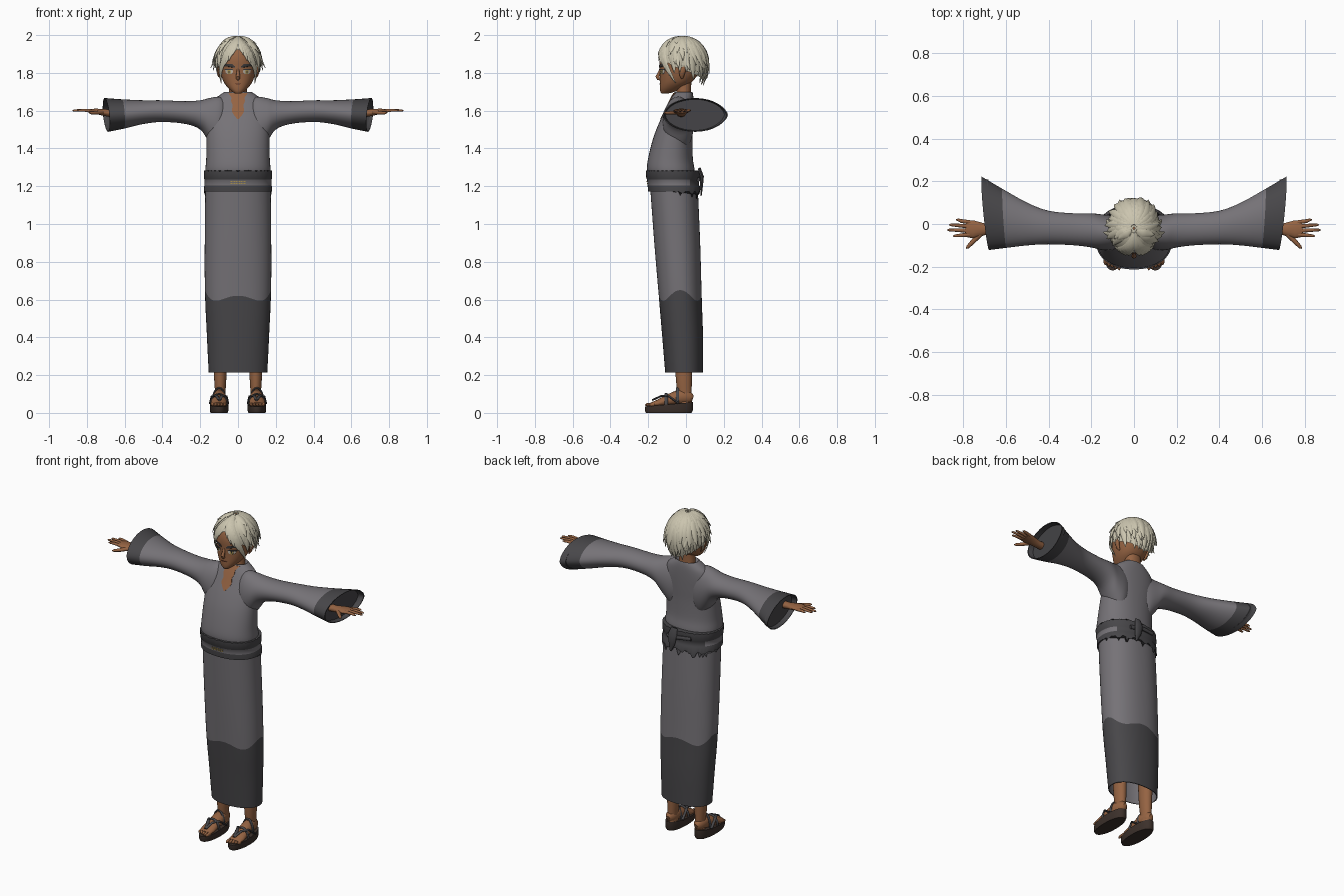
import bpy, bmesh, math, random
from mathutils import Vector
from mathutils.bvhtree import BVHTree

random.seed(4)
default = bpy.data.objects.get("Cube")
if default:
    bpy.data.objects.remove(default, do_unlink=True)
made = []


def paint(name, *rgb):
    m = bpy.data.materials.new(name)
    m.use_nodes = True
    m.diffuse_color = (*rgb, 1)
    m.node_tree.nodes["Principled BSDF"].inputs["Base Color"].default_value = (*rgb, 1)
    return m


cloth = paint("grey cloth", .18, .17, .185)
trim = paint("dark grey trim", .064, .062, .067)
skin = paint("brown skin", .3, .125, .055)
blond = paint("pale hair", .6, .56, .43)
leather = paint("dark leather", .045, .03, .024)
white = paint("eye white", .5, .45, .38)
gold = paint("gold", .42, .3, .08)
brow = paint("charcoal brow", .05, .045, .045)
lip = paint("dark lip", .11, .035, .02)


def build(name, shells, mats, pick=None, mirror=False, cap=True):
    """Loft every list of rings in shells into one object; return its search tree."""
    bm = bmesh.new()
    for rings in shells:
        grid = [[bm.verts.new(p) for p in ring] for ring in rings]
        n = len(grid[0])
        faces = []
        for r, (low, high) in enumerate(zip(grid, grid[1:])):
            for c in range(n):
                d = (c + 1) % n
                faces.append((r, bm.faces.new((low[c], low[d], high[d], high[c]))))
        if cap:
            faces += [(0, bm.faces.new(grid[0])), (len(grid) - 2, bm.faces.new(grid[-1]))]
        for r, f in faces:
            f.material_index = pick(r, f.calc_center_median()) if pick else 0
    bmesh.ops.recalc_face_normals(bm, faces=bm.faces)
    tree = BVHTree.FromBMesh(bm)
    mesh = bpy.data.meshes.new(name)
    bm.to_mesh(mesh)
    bm.free()
    for m in mats:
        mesh.materials.append(m)
    ob = bpy.data.objects.new(name, mesh)
    bpy.context.collection.objects.link(ob)
    if mirror:
        ob.modifiers.new("Mirror", 'MIRROR').use_mirror_merge = False
    made.append(ob)
    return tree


def smooth(rows, k=4):
    """Catmull-Rom rows between the key rows."""
    out = []
    for i in range(len(rows) - 1):
        quad = [rows[max(i - 1, 0)], rows[i], rows[i + 1], rows[min(i + 2, len(rows) - 1)]]
        for j in range(k):
            t = j / k
            out.append([b + .5 * t * (c - a + t * (2*a - 5*b + 4*c - d + t * (3*(b - c) + d - a)))
                        for a, b, c, d in zip(*quad)])
    return out + [list(rows[-1])]


def spow(v, p):
    return math.copysign(abs(v) ** p, v)


def oval(z, hx, y0, y1, n=48, wave=None, p=.9, cx=0):
    """Level ring of half width hx from front y0 to back y1."""
    ring = []
    for i in range(n):
        a = math.tau * i / n
        ring.append(Vector((cx + hx * spow(math.cos(a), p),
                            (y0 + y1) / 2 + (y1 - y0) / 2 * spow(math.sin(a), p),
                            z + (wave(a) if wave else 0))))
    return ring


def tube(points, radii, ups=None, n=10):
    """Rings along a path; radii are (side, up) pairs."""
    pts = [Vector(p) for p in points]
    rings = []
    for i, p in enumerate(pts):
        t = (pts[min(i + 1, len(pts) - 1)] - pts[max(i - 1, 0)]).normalized()
        side = t.cross(ups[i] if ups else Vector((0, 0, 1))).normalized()
        up = side.cross(t)
        w, h = radii[i] if isinstance(radii, list) else radii
        rings.append([p + side * w * math.cos(math.tau * j / n) + up * h * math.sin(math.tau * j / n)
                      for j in range(n)])
    return rings


def plate(name, tree, patches, mat, lift=.003, mirror=False, cols=8):
    """Thin plates pressed on a front surface; patch rows are (z, x0, x1)."""
    shells = []
    for rows in patches:
        rings = []
        for z, x0, x1 in rows:
            hits = []
            for i in range(cols + 1):
                x = x0 + (x1 - x0) * i / cols
                hits.append(tree.ray_cast(Vector((x, -1, z)), Vector((0, 1, 0)))[0] or Vector((x, -.1, z)))
            rings.append([h - Vector((0, lift, 0)) for h in hits] +
                         [h + Vector((0, .002, 0)) for h in reversed(hits)])
        shells.append(rings)
    build(name, shells, [mat], mirror=mirror)


# Skirt with a waved dark border and an open hem
def border(z):
    return lambda a: (.02 * math.cos(4 * a) + .03 * math.cos(a) ** 2) * max(0, 1 - abs(z - .6) / .3)


skirt_rows = smooth([(.215, .155, -.11, .09), (.4, .165, -.126, .09), (.6, .175, -.144, .083),
                     (.9, .176, -.168, .075), (1.2, .173, -.19, .062)])
lining = [oval(.5, .158, -.125, .08, 64), oval(.215, .15, -.105, .085, 64)]
build("skirt", [lining + [oval(*r, 64, border(r[0])) for r in skirt_rows]], [cloth, trim],
      lambda r, c: int(1 <= r < 10))

# Tunic with collar, and the skin shown by its open neckline
tunic_rows = smooth([(1.25, .168, -.195, .045), (1.29, .172, -.207, .045), (1.35, .168, -.2, .036),
                     (1.45, .166, -.175, .035), (1.53, .165, -.145, .038), (1.6, .16, -.112, .04),
                     (1.65, .135, -.088, .04), (1.68, .1, -.072, .038), (1.7, .07, -.06, .034)])
tunic = build("tunic", [[oval(*r) for r in tunic_rows] + [oval(1.68, .058, -.045, .026)]], [cloth])
opening = smooth([(1.555, .002), (1.575, .02), (1.6, .033), (1.625, .028), (1.65, .036), (1.67, .036), (1.694, .052)])
plate("neckline", tunic, [[(z, -w, w) for z, w in opening]], skin)


# Sleeves flaring into wide pointed cuffs
def sleeve_ring(x, y0, y1, z0, z1, size=1, back=0):
    lean = max(0, x - .45) * .4
    ring = []
    for i in range(32):
        a = math.tau * i / 32
        y = (y0 + y1) / 2 + (y1 - y0) / 2 * math.cos(a) * size
        pointed = 1 + (.5 if math.cos(a) > 0 else .1) * lean * 5
        z = (z0 + z1) / 2 + (z1 - z0) / 2 * spow(math.sin(a), pointed) * size
        ring.append((x - back + lean * (y - .05 + z - 1.58), y, z))
    return ring


sleeve_rows = smooth([(.04, -.08, .02, 1.42, 1.64), (.09, -.12, .038, 1.37, 1.673), (.15, -.122, .045, 1.43, 1.667),
                      (.2, -.11, .05, 1.5, 1.655), (.28, -.1, .05, 1.53, 1.65), (.4, -.095, .062, 1.54, 1.655),
                      (.5, -.1, .1, 1.53, 1.655), (.61, -.112, .165, 1.505, 1.66), (.698, -.122, .222, 1.488, 1.667)])
cuff_inside = [sleeve_ring(*sleeve_rows[-1], .96), sleeve_ring(*sleeve_rows[-1], .92, .03)]
build("sleeves", [[sleeve_ring(*r) for r in sleeve_rows] + cuff_inside], [cloth, trim],
      lambda r, c: int(r >= 28), mirror=True)


# Banded sash with scalloped top and ragged fringe at the back
def scallop(a):
    return .008 * abs(math.sin(18 * a))


def fringe(a):
    return -random.choice((0, .015, .04)) * max(0, math.sin(a)) ** .4


sash_rows = [(1.172, .18, -.2, .075, fringe), (1.2, .179, -.203, .074, None), (1.205, .177, -.203, .07, None),
             (1.235, .177, -.206, .07, None), (1.24, .18, -.21, .073, None), (1.277, .18, -.213, .07, scallop)]
sash = build("sash", [[oval(z, hx, y0, y1, 96, w) for z, hx, y0, y1, w in sash_rows]], [trim, cloth],
             lambda r, c: int(r == 2 and c.y < .02))
plate("sash_beads", sash, [[(z, x * .009 - .003, x * .009 + .003), (z + .005, x * .009 - .003, x * .009 + .003)]
                           for z in (1.212, 1.222) for x in range(-4, 5)], gold, cols=1)
build("sash_knot", [tube([(.03, .07, 1.295), (.035, .085, 1.25), (.04, .082, 1.2), (.05, .08, 1.15)],
                         [(.02, .008), (.03, .01), (.022, .008), (.005, .003)], [Vector((0, 1, 0))] * 4),
                    tube([(-.08, .066, 1.25), (0, .08, 1.245), (.08, .066, 1.235)], (.008, .012))], [trim])

# Hands with spread fingers
palm = tube([(.6, -.025, 1.585), (.69, -.025, 1.588), (.72, -.025, 1.592), (.755, -.025, 1.597), (.79, -.022, 1.598)],
            [(.028, .022), (.025, .019), (.033, .017), (.042, .014), (.038, .01)], n=16)
hand = [palm]
for base, tip, reach in ((.008, .02, .835), (-.012, -.004, .868), (-.032, -.028, .876), (-.05, -.056, .85)):
    hand.append(tube([(.77, base, 1.598), (.81, (base + tip) / 2, 1.602), (reach - .008, tip, 1.601), (reach, tip, 1.6)],
                     [(.01, .009), (.009, .008), (.006, .006), (.002, .002)]))
hand.append(tube([(.72, -.045, 1.592), (.755, -.082, 1.588), (.78, -.108, 1.588), (.787, -.115, 1.588)],
                 [(.014, .011), (.011, .01), (.008, .007), (.002, .002)]))
build("hands", hand, [skin], mirror=True)

# Legs, feet and toes
leg = [oval(*r, 20, p=1, cx=.094) for r in smooth([(.05, .028, -.045, .032), (.1, .027, -.045, .03),
                                                  (.2, .033, -.055, .032), (.48, .04, -.07, .04)])]
foot = tube([(.096, .036, .075), (.096, .02, .08), (.097, -.03, .085), (.1, -.09, .068), (.102, -.15, .05), (.102, -.185, .044)],
            [(.012, .018), (.028, .033), (.033, .042), (.039, .032), (.043, .019), (.038, .011)], n=18)
toes = [tube([(.07 + .016 * i, -.17, .045), (.07 + .016 * i, -.208 + .006 * i, .043), (.07 + .016 * i, -.216 + .006 * i, .04)],
             [(.009, .011), (.008, .009), (.003, .003)]) for i in range(5)]
build("legs_and_feet", [leg, foot] + toes, [skin], mirror=True)

# Sandals: sloping soles and crossed straps
sole = [oval(0, .045, -.212, .03, 32, cx=.1), oval(.012, .049, -.218, .036, 32, cx=.1)]
sole.append([p + Vector((0, 0, .022 + .09 * (p.y + .218))) for p in sole[1]])
build("soles", [sole], [leather], mirror=True)
straps = []
for s in (-1, 1):
    straps.append(tube([(.098, -.178, .068), (.1 + s * .014, -.13, .09), (.1 + s * .036, -.09, .088), (.1 + s * .045, -.04, .05)],
                       (.009, .005)))
for y, w, low, high in ((-.105, .044, .045, .055), (-.045, .036, .05, .082)):
    arch = [math.pi * i / 12 for i in range(13)]
    straps.append(tube([(.1 + w * math.cos(a), y, low + high * math.sin(a)) for a in arch], (.005, .009),
                       [Vector((0, 1, 0))] * 13))
build("sandal_straps", straps, [trim], mirror=True)

# Head, neck, ears and nose
head_rows = smooth([(1.69, .014, -.128, -.1), (1.7, .03, -.135, -.06), (1.72, .052, -.138, -.02), (1.75, .075, -.138, .03),
                    (1.79, .09, -.138, .06), (1.83, .095, -.14, .075), (1.88, .095, -.14, .085),
                    (1.93, .08, -.12, .07), (1.97, .04, -.07, .04)], 3)
head = build("head", [[oval(*r, 40) for r in head_rows]], [skin])
build("neck", [[oval(*r, 24) for r in ((1.62, .06, -.055, .03), (1.69, .048, -.05, .025), (1.77, .046, -.055, .03))]], [skin])
build("ears", [tube([(.09, -.02, 1.77), (.1, -.022, 1.785), (.108, -.02, 1.815), (.106, -.012, 1.835)],
                    [(.006, .004), (.012, .007), (.019, .008), (.006, .004)], [Vector((1, 0, 0))] * 4)], [skin], mirror=True)
build("nose", [tube([(0, -.134, 1.825), (0, -.142, 1.8), (0, -.151, 1.78), (0, -.146, 1.77), (0, -.132, 1.765)],
                    [(.006, .005), (.008, .008), (.012, .011), (.01, .01), (.006, .006)], [Vector((0, -1, 0))] * 5)], [skin])

# Painted face details
plate("eyes", head, [[(1.794, .036, .056), (1.803, .027, .066), (1.816, .028, .068)]], white, .002, True)
plate("irises", head, [[(1.794, .041, .052), (1.804, .038, .056), (1.816, .039, .055)]], gold, .0035, True)
plate("pupils", head, [[(1.8, .045, .049), (1.811, .044, .05)]], brow, .0045, True)
plate("lashes", head, [[(1.814, .024, .072), (1.82, .03, .07)]], brow, .005, True)
plate("eyebrows", head, [[(1.829, .016, .03), (1.835, .017, .075), (1.846, .03, .07)]], brow, .004, True)
plate("mouth", head, [[(1.739, -.01, .01), (1.744, -.02, .02)]], lip)


# Hair: a scalp cap covered with tapering locks
def scalp(az, s, lift=0):
    r = (math.sin(s * math.pi / 2) if s < 1 else 1 - .4 * (s - 1) ** 2) * (1 + lift)
    z = .13 * math.cos(s * math.pi / 2) if s < 1 else -.165 * (s - 1)
    return Vector((.112 * r * math.sin(az), -.02 - .13 * r * math.cos(az), 1.862 + z * (1 + lift * (s < 1))))


def hairline(az):
    turn = abs((az + math.pi) % math.tau - math.pi) / math.pi
    return .68 + 1.25 * turn if turn < .4 else 1.18 + .85 * (turn - .4)


def lock(start, end, s0, s1, width, flare):
    pts, radii, ups = [], [], []
    for i in range(10):
        t = i / 9
        p = scalp(start + (end - start) * t, s0 + (s1 - s0) * t, .01 + flare * t ** 3)
        w = width * min(1, .3 + 1.6 * t) * (1 - t ** 3) + .001
        pts.append(p)
        radii.append((w, .3 * w + .001))
        ups.append((p - Vector((0, -.02, 1.83))).normalized())
    return tube(pts, radii, ups, 8)


angles = [math.tau * i / 48 for i in range(48)]
build("hair_cap", [[[scalp(a, .03 + (hairline(a) - .03) * r / 12) for a in angles] for r in range(13)]], [blond], cap=False)
locks = []
for layer, (drop, flare, width) in enumerate(((.12, .02, .026), (-.2, .12, .024), (-.5, .05, .024))):
    for i in range(19):
        az = math.radians(62 + 13 * i + 4 * layer)
        locks.append(lock(az - .15, az + random.uniform(-.1, .1), .08, hairline(az) + drop + random.uniform(-.1, .12),
                          width, flare + random.uniform(0, .1)))
for side in (-1, 1):
    for deg, stop in ((14, .84), (25, 1), (36, 1.12), (48, 1.28), (60, 1.5), (72, 1.72)):
        locks.append(lock(side * .03 * deg / 14, side * math.radians(deg), .1, stop, .02, .04))
    for deg, stop, flare in ((84, 1.22, .32), (105, 1.3, .25), (150, 1.2, .2)):
        locks.append(lock(side * math.radians(deg - 15), side * math.radians(deg), .3, stop, .018, flare))
build("hair_locks", locks, [blond])

# Smooth shading with crisp edges
bpy.ops.object.select_all(action='DESELECT')
for ob in made:
    ob.select_set(True)
bpy.context.view_layer.objects.active = made[0]
bpy.ops.object.shade_smooth_by_angle(angle=math.radians(45))
